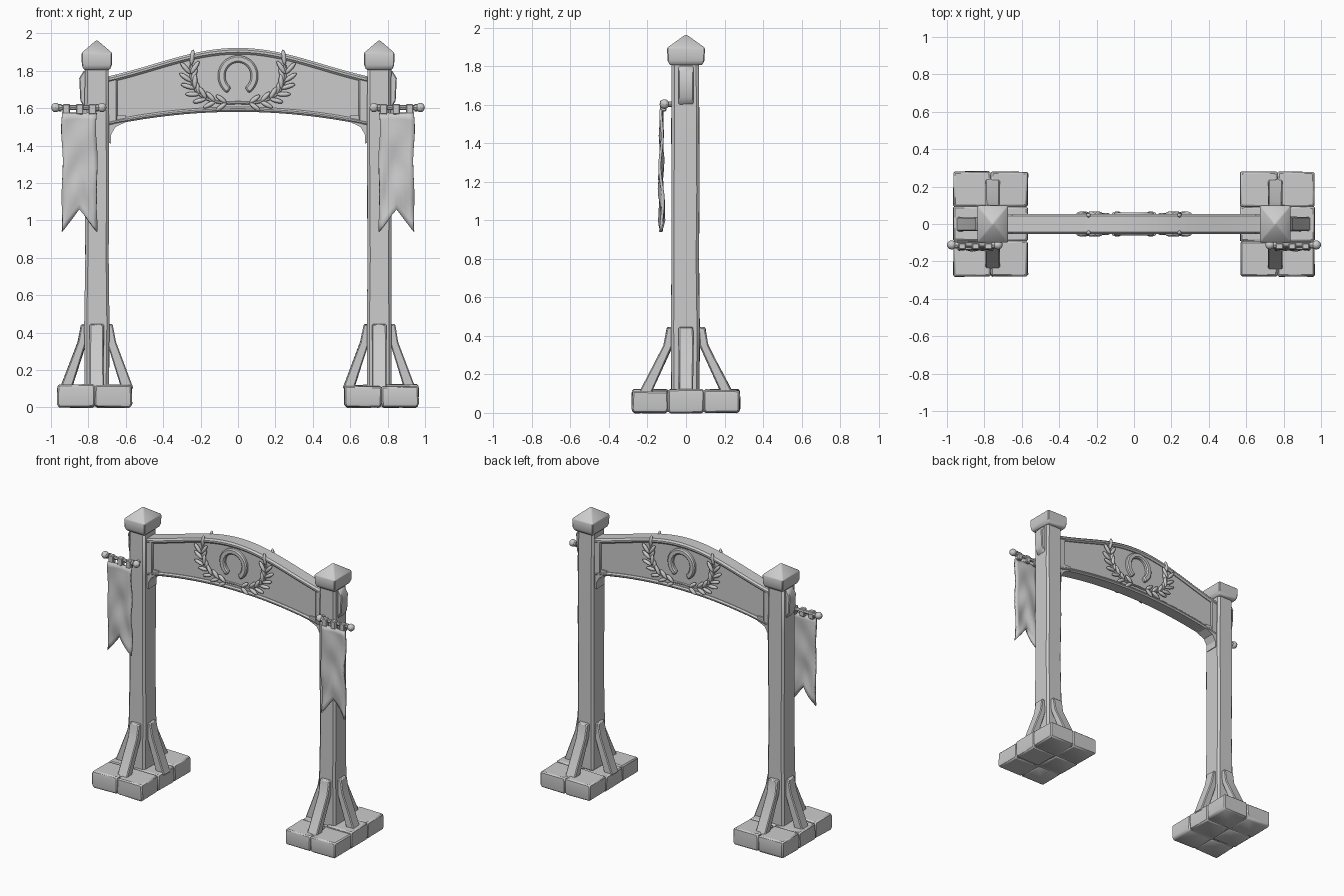
import bpy, bmesh, math, random
from mathutils import Matrix, Vector

random.seed(4)
if "Cube" in bpy.data.objects:
    bpy.data.objects.remove(bpy.data.objects["Cube"], do_unlink=True)

grey = bpy.data.materials.new("plain grey")
grey.use_nodes = True
grey.diffuse_color = (0.6, 0.6, 0.6, 1)
grey.node_tree.nodes["Principled BSDF"].inputs["Base Color"].default_value = (0.6, 0.6, 0.6, 1)


def finish(name, bm, bevel=0.0, angle=35):
    """Turn a bmesh into a shaded object with an optional worn-edge bevel."""
    bmesh.ops.recalc_face_normals(bm, faces=bm.faces)
    mesh = bpy.data.meshes.new(name)
    if bevel:
        edges = [e for e in bm.edges if e.calc_face_angle(0) > 0.6]
        bmesh.ops.bevel(bm, geom=edges, offset=bevel, segments=1, affect='EDGES')
    bm.to_mesh(mesh)
    bm.free()
    mesh.materials.append(grey)
    mesh.shade_smooth()
    mesh.set_sharp_from_angle(angle=math.radians(angle))
    obj = bpy.data.objects.new(name, mesh)
    bpy.context.collection.objects.link(obj)
    return obj


def loft(name, rings, bevel=0.0, jitter=0.0):
    """Skin a stack of rectangles given as (centre, half width, half depth)."""
    bm = bmesh.new()
    loops = []
    for c, w, d in rings:
        loops.append([bm.verts.new(Vector(c) + Vector((sx * w, sy * d, 0)) +
                      Vector([random.uniform(-jitter, jitter) for _ in range(3)]))
                      for sx, sy in ((-1, -1), (1, -1), (1, 1), (-1, 1))])
    for a, b in zip(loops, loops[1:]):
        for i in range(4):
            j = (i + 1) % 4
            bm.faces.new((a[i], a[j], b[j], b[i]))
    bm.faces.new(loops[0])
    bm.faces.new(loops[-1])
    return finish(name, bm, bevel)


def strip(name, low, high, y0, y1, bevel=0.0):
    """Slab between two (x, z) outlines, running from y0 to y1."""
    bm = bmesh.new()
    rows = [[bm.verts.new((p[0], y, p[1])) for p, y in ((a, y0), (b, y0), (b, y1), (a, y1))]
            for a, b in zip(low, high)]
    for a, b in zip(rows, rows[1:]):
        for i in range(4):
            j = (i + 1) % 4
            bm.faces.new((a[i], a[j], b[j], b[i]))
    bm.faces.new(rows[0])
    bm.faces.new(rows[-1])
    return finish(name, bm, bevel)


def rod(bm, a, b, r, sides=8):
    a, b = Vector(a), Vector(b)
    turn = (b - a).to_track_quat('Z', 'Y').to_matrix().to_4x4()
    bmesh.ops.create_cone(bm, cap_ends=True, segments=sides, radius1=r, radius2=r,
                          depth=(b - a).length, matrix=Matrix.Translation((a + b) / 2) @ turn)


def beam_top(x):
    t = x / 0.7
    return 1.885 - 0.08 * t * t + 0.037 * math.cos(math.pi * t)


def beam_bottom(x):
    return 1.58 - 0.075 * (x / 0.7) ** 2


# Posts, feet and banners, one set on each side
for side, s in (("right", -1), ("left", 1)):
    px = 0.755 * s
    loft(side + "_post", [((px, -0.003, z), w, w + 0.008) for z, w in
         ((0.1, 0.065), (0.45, 0.066), (0.8, 0.063), (1.15, 0.064), (1.5, 0.064), (1.84, 0.063))],
         0.014, 0.002)
    loft(side + "_post_cap", [((px, 0, z), w, w * 1.2) for z, w in
         ((1.805, 0.07), (1.83, 0.08), (1.895, 0.082), (1.962, 0.004))], 0.005)
    loft(side + "_beam_end", [((px + 0.03 * s, 0, z), w, 0.038) for z, w in
         ((1.60, 0.035), (1.64, 0.058), (1.76, 0.064), (1.80, 0.04))], 0.005)

    # Foot of rough stones
    cx = 0.767 * s
    for col in (-1, 1):
        for row in (-1, 0, 1):
            c = Vector((cx + col * 0.099, row * 0.186, 0))
            h = 0.118 + random.uniform(-0.008, 0.006)
            loft(f"{side}_foot_stone", [(c + Vector((0, 0, z)), w, w - 0.006) for z, w in
                 ((0, 0.094), (0.02, 0.1), (h - 0.02, 0.1), (h, 0.097))], 0.008, 0.003)
    loft(side + "_foot_core", [((cx, 0, z), 0.18, 0.26) for z in (0.004, 0.108)])

    # Four leaning braces, each with a short upright head against the post
    for n, (dx, dy) in enumerate(((1, 0), (-1, 0), (0, 1), (0, -1))):
        d = Vector((dx, dy, 0))
        reach = 0.165 if dx else 0.215
        top = 0.06 if dx else 0.075
        w, dep = (0.02, 0.038) if dx else (0.038, 0.02)
        base = Vector((px, 0, 0))
        path = [(reach, 0.1), (top + 0.018, 0.35), (top + 0.006, 0.445)]
        grow = (1.6, 1.2, 0.9)
        loft(side + "_brace", [(base + d * r + Vector((0, 0, z)),
             w * (g if dx else 1), dep * (g if dy else 1)) for (r, z), g in zip(path, grow)],
             0.006, 0.002)

    # Banner pole with knobs and a peg into the post
    bm = bmesh.new()
    yr, zr = -0.112, 1.603
    rod(bm, (0.715 * s, yr, zr), (0.98 * s, yr, zr), 0.013)
    rod(bm, (0.735 * s, yr, zr), (0.735 * s, -0.06, zr), 0.014)
    for x in (0.727, 0.975):
        bmesh.ops.create_uvsphere(bm, u_segments=10, v_segments=8, radius=0.025,
                                  matrix=Matrix.Translation((x * s, yr, zr)))
    for x in (0.752, 0.95):
        rod(bm, ((x - 0.006) * s, yr, zr), ((x + 0.006) * s, yr, zr), 0.02)
    finish(side + "_banner_pole", bm)

    # Cloth banner with a swallow-tail hem and soft folds
    bm = bmesh.new()
    nx, nz = 8, 16
    grid = []
    for i in range(nx + 1):
        u = i / nx
        x = 0.755 + 0.185 * u
        hem = 0.94 + 0.12 * (1 - abs(2 * u - 1))
        column = []
        for k in range(nz + 1):
            v = k / nz
            z = 1.575 + (hem - 1.575) * v
            y = -0.128 + 0.011 * v * math.sin(7 * u + 9 * v) + 0.004 * math.sin(5 * u - 14 * v)
            edge = 0.006 * math.sin(11 * v) * (1 - v)
            column.append(bm.verts.new(((x + edge) * s, y, z)))
        grid.append(column)
    for a, b in zip(grid, grid[1:]):
        for k in range(nz):
            bm.faces.new((a[k], a[k + 1], b[k + 1], b[k]))
    cloth = finish(side + "_banner", bm)
    thick = cloth.modifiers.new("thickness", 'SOLIDIFY')
    thick.thickness, thick.offset = 0.014, 0
    for x in (0.778, 0.847, 0.918):
        loft(side + "_banner_loop", [((x * s, yr - 0.006, z), 0.02, 0.017)
             for z in (1.565, 1.622)], 0.005)

    # Corner bracket and end stile where the beam meets the post
    strip(side + "_bracket", [(0.68 * s, 1.41), (0.70 * s, 1.42), (0.655 * s, 1.50), (0.6 * s, 1.525)],
          [(0.68 * s, 1.56)] + [(x * s, 1.56) for x in (0.70, 0.655, 0.6)], -0.045, 0.045)
    ends = [x * s for x in (0.645, 0.7)]
    strip(side + "_beam_stile", [(x, beam_bottom(x)) for x in ends],
          [(x, beam_top(x)) for x in ends], -0.048, 0.048, 0.006)

# Arched beam: recessed panel between two raised rails
xs = [-0.7 + 1.4 * i / 28 for i in range(29)]
lower = [(x, beam_bottom(x)) for x in xs]
upper = [(x, beam_top(x)) for x in xs]
strip("beam_panel", [(x, z + 0.01) for x, z in lower], [(x, z - 0.01) for x, z in upper], -0.036, 0.036)
strip("beam_top_rail", [(x, z - 0.034) for x, z in upper], upper, -0.053, 0.053, 0.011)
strip("beam_bottom_rail", lower, [(x, z + 0.026) for x, z in lower], -0.05, 0.05, 0.009)

# Carved horseshoe and laurel on both faces of the beam
for face, f in (("front", -1), ("back", 1)):
    angles = [math.radians(-58 + 296 * i / 24) for i in range(25)]
    ring = [[(rx * math.cos(a), 1.772 + rz * math.sin(a)) for a in angles]
            for rx, rz in ((0.068, 0.072), (0.108, 0.11))]
    strip(face + "_horseshoe", ring[0], ring[1], 0.03 * f, 0.062 * f, 0.008)

    bm = bmesh.new()
    for s in (-1, 1):
        ctrl = [Vector((x * s, 0.042 * f, z)) for x, z in
                ((-0.01, 1.63), (0.2, 1.61), (0.27, 1.7), (0.25, 1.83))]

        def along(t):
            u = 1 - t
            return (ctrl[0] * u ** 3 + ctrl[1] * 3 * u * u * t +
                    ctrl[2] * 3 * u * t * t + ctrl[3] * t ** 3)

        # Stem, then pairs of leaves and one at the tip
        for i in range(10):
            rod(bm, along(i / 10), along((i + 1) / 10), 0.008, 6)
        for i in range(1, 9):
            t = i / 8
            heading = along(t) - along(t - 0.05)
            aim = math.atan2(heading.z, heading.x)
            for spread in ((0,) if i == 8 else (-0.65, 0.65)):
                a = aim + spread
                size = 0.034 + 0.008 * t
                centre = along(t) + Vector((math.cos(a), 0, math.sin(a))) * size
                centre.y = (0.046 + 0.008 * (i % 2)) * f
                place = (Matrix.Translation(centre) @ Matrix.Rotation(-a, 4, 'Y') @
                         Matrix.Diagonal((size, 0.013, 0.013, 1)))
                bmesh.ops.create_uvsphere(bm, u_segments=8, v_segments=6, radius=1,
                                          matrix=place @ Matrix.Rotation(math.pi / 2, 4, 'Y'))
    finish(face + "_laurel", bm, angle=50)
